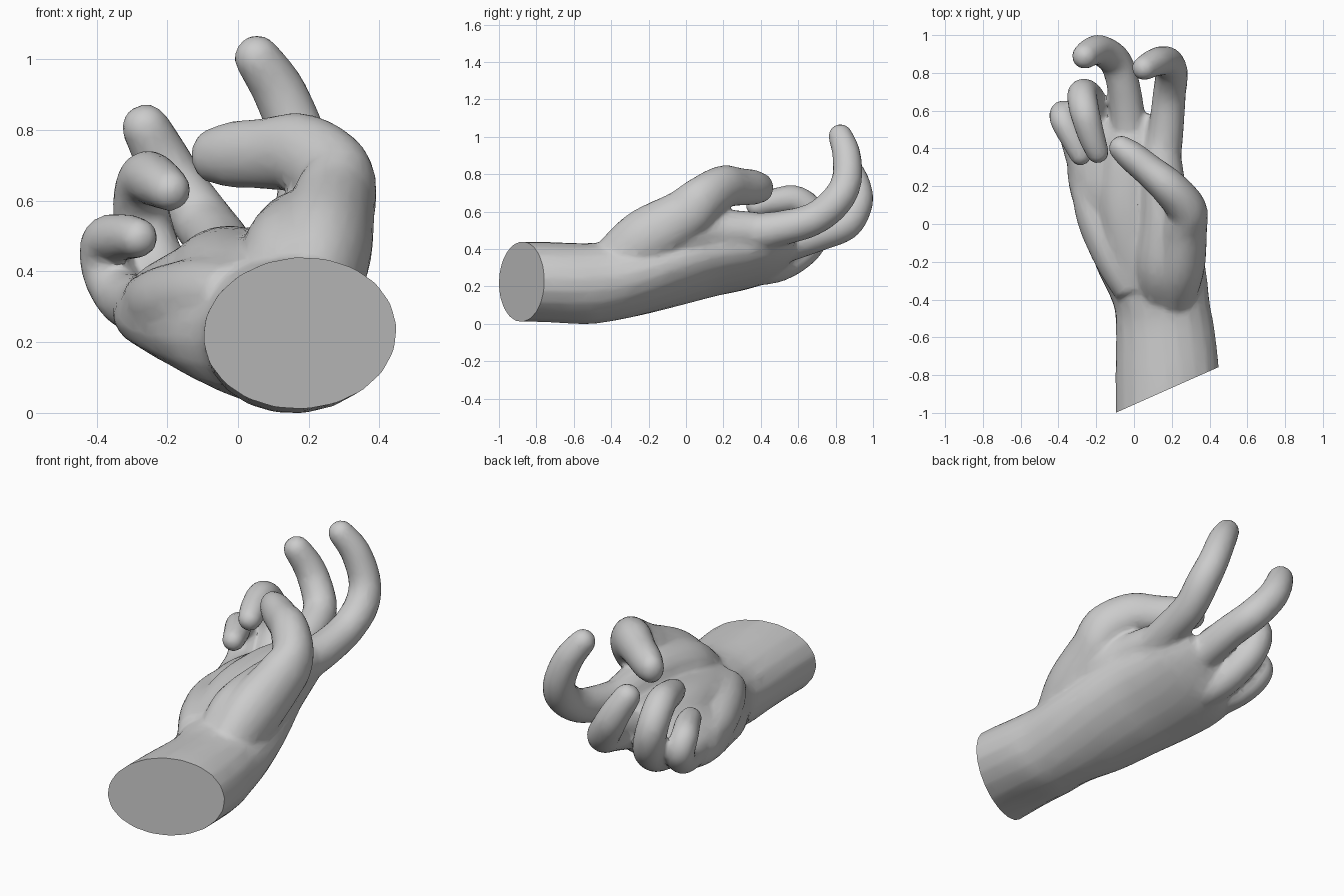
import bpy, bmesh, math
from mathutils import Vector

cube = bpy.data.objects.get("Cube")
if cube:
    bpy.data.objects.remove(cube)

skin = bpy.data.materials.new("plain grey")
skin.use_nodes = True
GREY = (0.6, 0.6, 0.6, 1)
skin.diffuse_color = GREY
skin.node_tree.nodes["Principled BSDF"].inputs["Base Color"].default_value = GREY

X, Z = Vector((1, 0, 0)), Vector((0, 0, 1))
SIDES = 20
bm = bmesh.new()


def loft(rings):
    """Skin a closed surface over a list of rings of points."""
    vs = [[bm.verts.new(p) for p in ring] for ring in rings]
    faces = [bm.faces.new(vs[0]), bm.faces.new(vs[-1])]
    for a, b in zip(vs, vs[1:]):
        for i in range(SIDES):
            j = (i + 1) % SIDES
            faces.append(bm.faces.new((a[i], a[j], b[j], b[i])))
    bmesh.ops.recalc_face_normals(bm, faces=faces)


def spline(points, steps=5):
    """Smooth curve through points of any dimension."""
    p = [points[0]] + points + [points[-1]]
    out = []
    for a, b, c, d in zip(p, p[1:], p[2:], p[3:]):
        for s in range(steps):
            t = s / steps
            out.append([0.5 * (2 * j + (k - i) * t + (2 * i - 5 * j + 4 * k - l) * t * t
                               + (3 * j - i - 3 * k + l) * t ** 3)
                        for i, j, k, l in zip(a, b, c, d)])
    return out + [list(points[-1])]


def ellipse(c, u, v, a, b):
    return [c + u * a * math.cos(w) + v * b * math.sin(w)
            for w in (2 * math.pi * i / SIDES for i in range(SIDES))]


def finger(points, ref=X, flat=1.0):
    """Round-tipped tube along (x, y, z, radius) points."""
    path = spline(points)
    cs = [Vector(q[:3]) for q in path]
    rings = []
    for i, q in enumerate(path):
        t = (cs[min(i + 1, len(cs) - 1)] - cs[max(i - 1, 0)]).normalized()
        u = (ref - t * ref.dot(t)).normalized()
        v = t.cross(u)
        rings.append(ellipse(cs[i], u, v, q[3] * flat, q[3]))
    r = path[-1][3]
    for w in (0.35, 0.7, 1.0, 1.3):
        k = math.cos(w)
        rings.append(ellipse(cs[-1] + t * r * math.sin(w), u, v, r * k * flat, r * k))
    loft(rings)


# forearm, wrist and palm: y, centre x, centre z, half width, half depth, tilt
palm = [
    (-1.15, .172, .23, .276, .215, 4),
    (-0.80, .172, .23, .276, .215, 4),
    (-0.55, .160, .22, .262, .217, 6),
    (-0.42, .140, .23, .258, .215, 6),
    (-0.25, .090, .25, .290, .200, 8),
    (-0.05, .035, .29, .308, .185, 12),
    (0.15, -.030, .335, .318, .172, 15),
    (0.32, -.065, .35, .305, .145, 16),
    (0.44, -.060, .37, .270, .120, 18),
    (0.53, -.030, .40, .190, .085, 18),
    (0.58, -.010, .42, .130, .050, 18),
]
rings = []
for y, cx, cz, hw, hd, tilt in spline(palm, 4):
    a = math.radians(tilt)
    rings.append(ellipse(Vector((cx, y, cz)), Vector((math.cos(a), 0, math.sin(a))),
                         Vector((-math.sin(a), 0, math.cos(a))), hw, hd))
loft(rings)

# heel of the palm on the little finger side
finger([(-.01, -.35, .33, .10), (-.10, -.18, .33, .115), (-.20, .02, .32, .105),
        (-.25, .17, .32, .085)])

# pad across the middle of the palm
finger([(.05, -.33, .335, .11), (.0, -.1, .375, .12), (-.03, .1, .405, .12),
        (-.03, .3, .425, .11), (-.02, .42, .43, .10)], flat=1.35)

# ball of the thumb and the web running on to the index finger
finger([(.14, -.38, .335, .12), (.16, -.22, .43, .16), (.178, .0, .485, .15),
        (.155, .18, .50, .12), (.14, .36, .50, .105)])

# thumb, crossing over the palm
finger([(.20, -.42, .30, .11), (.232, -.23, .45, .138), (.263, -.02, .58, .12),
        (.272, .08, .665, .108), (.178, .195, .737, .098), (.075, .283, .738, .086),
        (-.02, .360, .735, .080), (-.070, .400, .732, .068)], ref=Z, flat=1.18)

# index finger
finger([(.12, .12, .44, .10), (.137, .32, .485, .105), (.165, .50, .515, .094),
        (.182, .68, .565, .088), (.194, .80, .66, .087), (.170, .858, .77, .081),
        (.114, .857, .91, .076), (.050, .825, 1.008, .066)])

# middle finger
finger([(.0, .15, .35, .10), (-.025, .38, .39, .105), (-.035, .54, .43, .094),
        (-.058, .72, .485, .088), (-.10, .855, .54, .086), (-.175, .915, .645, .082),
        (-.222, .915, .73, .077), (-.265, .888, .81, .069)])

# ring finger, curled back to the palm
finger([(-.12, .15, .31, .09), (-.155, .38, .305, .095), (-.19, .53, .33, .085),
        (-.24, .66, .435, .084), (-.278, .683, .57, .081), (-.265, .59, .665, .079),
        (-.228, .46, .655, .071), (-.198, .380, .635, .061)])

# little finger, curled back to the palm
finger([(-.23, .15, .30, .085), (-.28, .34, .308, .084), (-.335, .50, .337, .076),
        (-.375, .580, .415, .074), (-.378, .545, .490, .070), (-.325, .445, .502, .066),
        (-.288, .365, .500, .058)])

mesh = bpy.data.meshes.new("hand")
bm.to_mesh(mesh)
bm.free()
mesh.materials.append(skin)
hand = bpy.data.objects.new("hand", mesh)
bpy.context.scene.collection.objects.link(hand)
bpy.ops.object.select_all(action="DESELECT")
hand.select_set(True)
bpy.context.view_layer.objects.active = hand

# fuse the parts, soften the joins, thin out the mesh
fuse = hand.modifiers.new("fuse", "REMESH")
fuse.mode = "VOXEL"
fuse.voxel_size = 0.012
soft = hand.modifiers.new("soften", "SMOOTH")
soft.factor = 0.5
soft.iterations = 11
thin = hand.modifiers.new("thin", "DECIMATE")
thin.ratio = 0.1
for name in ("fuse", "soften", "thin"):
    bpy.ops.object.modifier_apply(modifier=name)

# slanted flat cut through the forearm
bm = bmesh.new()
bm.from_mesh(mesh)
cut = bmesh.ops.bisect_plane(bm, geom=bm.verts[:] + bm.edges[:] + bm.faces[:],
                             plane_co=(-.1, -1, 0), plane_no=(.406, -.914, 0), clear_outer=True)
rim = [e for e in cut["geom_cut"] if isinstance(e, bmesh.types.BMEdge)]
bmesh.ops.holes_fill(bm, edges=rim, sides=0)
bmesh.ops.recalc_face_normals(bm, faces=bm.faces[:])

# rest on the ground, centred
for axis in range(3):
    vals = [v.co[axis] for v in bm.verts]
    shift = min(vals) if axis == 2 else (min(vals) + max(vals)) / 2
    for v in bm.verts:
        v.co[axis] -= shift
bm.to_mesh(mesh)
bm.free()
bpy.ops.object.shade_smooth_by_angle(angle=math.radians(40))
